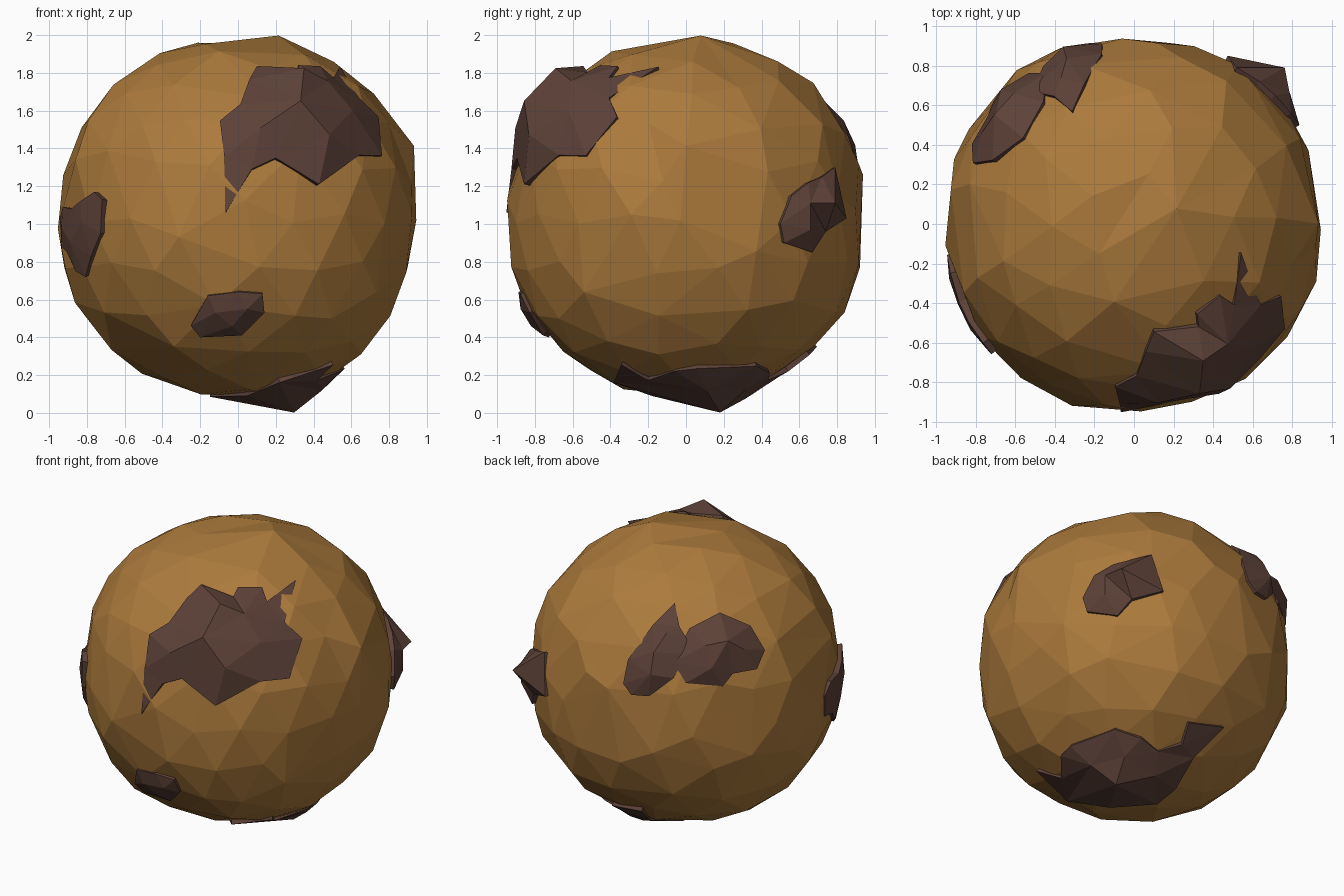
import bpy, bmesh, random
from math import sin, cos, radians, sqrt
from mathutils import Vector
from mathutils.geometry import delaunay_2d_cdt

if "Cube" in bpy.data.objects:
    bpy.data.objects.remove(bpy.data.objects["Cube"])

random.seed(4)
CENTRE = Vector((0, 0, 1.03))


def material(name, rgb):
    m = bpy.data.materials.new(name)
    m.diffuse_color = (*rgb, 1)
    m.use_nodes = True
    m.node_tree.nodes["Principled BSDF"].inputs["Base Color"].default_value = m.diffuse_color
    return m


ochre = material("ochre", (0.41, 0.195, 0.045))
brown = material("brown", (0.11, 0.054, 0.04))


def ball_radius(d):
    """Radius of the slightly boxy ball in direction d."""
    d = d.normalized()
    return 0.945 / sum(abs(c) ** 2.17 for c in d) ** (1 / 2.17)


def add_object(name, bm, mat):
    me = bpy.data.meshes.new(name)
    bm.to_mesh(me)
    bm.free()
    me.materials.append(mat)
    ob = bpy.data.objects.new(name, me)
    bpy.context.collection.objects.link(ob)
    return ob


def patch(name, az, el, outline, peaks):
    """Raised crust: outline (u, v) seen from azimuth/elevation, peaks (u, v, radius)."""
    a, e = radians(az), radians(el)
    right = Vector((cos(a), sin(a), 0))
    up = Vector((-sin(a) * sin(e), cos(a) * sin(e), cos(e)))
    view = right.cross(up)

    def lift(p, r):
        return right * p.x + up * p.y + view * sqrt(max(0, r * r - p.x ** 2 - p.y ** 2))

    n = len(outline)
    area = sum(outline[i - 1][0] * outline[i][1] - outline[i][0] * outline[i - 1][1]
               for i in range(n))
    if area < 0:
        outline = outline[::-1]
    pts = [Vector(p) for p in outline] + [Vector(p[:2]) for p in peaks]
    vs, _, fs, ov, _, _ = delaunay_2d_cdt(pts, [], [list(range(n))], 1, 1e-5)
    bm = bmesh.new()
    top, low = [], []
    for p, o in zip(vs, ov):
        if o and o[0] >= n:
            d = lift(p, peaks[o[0] - n][2])
        else:
            r = 0.97
            for _ in range(4):
                r = ball_radius(lift(p, r)) + 0.008
            d = lift(p, r)
        top.append(bm.verts.new(CENTRE + d))
        low.append(bm.verts.new(CENTRE + d.normalized() * 0.89))
    edges = {(f[i - 1], f[i]) for f in fs for i in range(len(f))}
    for f in fs:
        bm.faces.new([top[i] for i in f])
        bm.faces.new([low[i] for i in reversed(f)])
    for i, j in edges:
        if (j, i) not in edges:
            bm.faces.new((top[j], top[i], low[i], low[j]))
    add_object(name, bm, brown)


# Faceted ball, slightly irregular, with a few facets merged
bm = bmesh.new()
bmesh.ops.create_icosphere(bm, subdivisions=3, radius=0.955)
for v in bm.verts:
    d = v.co + Vector([random.uniform(-0.04, 0.04) for _ in range(3)])
    v.co = d.normalized() * (ball_radius(d) + random.uniform(-0.012, 0.012)) + CENTRE
# Two corners that stand out: right side and crown
for corner in (Vector((0.94, 0, 1.41)), Vector((0.2, 0.08, 2.0))):
    min(bm.verts, key=lambda v: (v.co - corner).length).co = corner
ball = add_object("ball", bm, ochre)
dec = ball.modifiers.new("merge_facets", "DECIMATE")
dec.ratio = 0.8

# Large crust, upper front right
patch("large_crust", 35, 27,
      [(-.60, -.31), (-.58, -.03), (-.55, .18), (-.43, .25), (-.32, .40), (-.23, .49),
       (-.03, .41), (0, .47), (.15, .47), (.18, .38), (.36, .52), (.29, .25), (.40, .15),
       (.32, -.10), (.14, -.12), (-.14, -.27), (-.35, -.10), (-.47, -.13)],
      [(-.22, .15, 1.11), (-.11, .36, 1.11), (.04, .30, 1.06), (.14, .12, 1.04),
       (-.08, -.04, 1.06), (-.42, .06, 1.03)])

# Thin crust on the left side
patch("left_crust", -63, 0,
      [(.19, .14), (.26, .10), (.25, -.08), (.15, -.20), (.05, -.31), (-.06, -.28),
       (-.15, -.18), (-.27, -.15), (-.29, 0), (-.20, .06), (-.05, .05), (.06, .09)],
      [(.10, -.02, .985), (-.05, -.12, .985), (-.18, -.05, .975)])

# Small crust, lower front
patch("front_crust", 0, 0,
      [(-.25, -.57), (-.16, -.41), (0, -.39), (.13, -.40), (.14, -.50), (.02, -.62),
       (-.20, -.63)],
      [(-.12, -.50, 1.0), (.05, -.48, 1.0), (-.03, -.57, 1.0)])

# Wide crust underneath
patch("bottom_crust", 145, -35,
      [(-.61, -.63), (-.46, -.66), (-.48, -.51), (-.43, -.44), (-.17, -.31), (0, -.36),
       (.11, -.44), (.26, -.39), (.29, -.25), (.52, -.28), (.34, -.48), (.25, -.69),
       (.15, -.80), (-.14, -.84), (-.40, -.82)],
      [(-.14, -.66, 1.085), (-.30, -.55, 1.02), (.10, -.60, 1.01), (-.1, -.48, 1.02)])

# Pair of crusts, upper back left
patch("back_crust_inner", 215, 27,
      [(-.39, -.13), (-.36, .02), (-.20, .24), (-.07, .37), (-.04, .22), (.02, .12),
       (.01, .05), (-.08, -.10), (-.23, -.21), (-.34, -.20)],
      [(-.20, .06, 1.04), (-.12, .18, 1.03), (-.22, -.08, 1.04)])
patch("back_crust_outer", 215, 27,
      [(.02, .21), (.21, .31), (.40, .23), (.49, .08), (.44, -.04), (.29, -.07),
       (.23, -.15), (0, -.13), (-.08, 0)],
      [(.12, .10, 1.06), (.26, .13, 1.07), (.16, -.04, 1.05), (.36, .08, 1.03)])

# Crust on the right side, towards the back
patch("right_crust", 90, 0,
      [(.79, .27), (.85, 0), (.74, -.07), (.67, -.18), (.52, -.13), (.50, -.03),
       (.56, .12), (.65, .19), (.72, .22)],
      [(.66, .08, 1.03), (.79, .08, 1.1), (.66, -.06, 1.03)])
